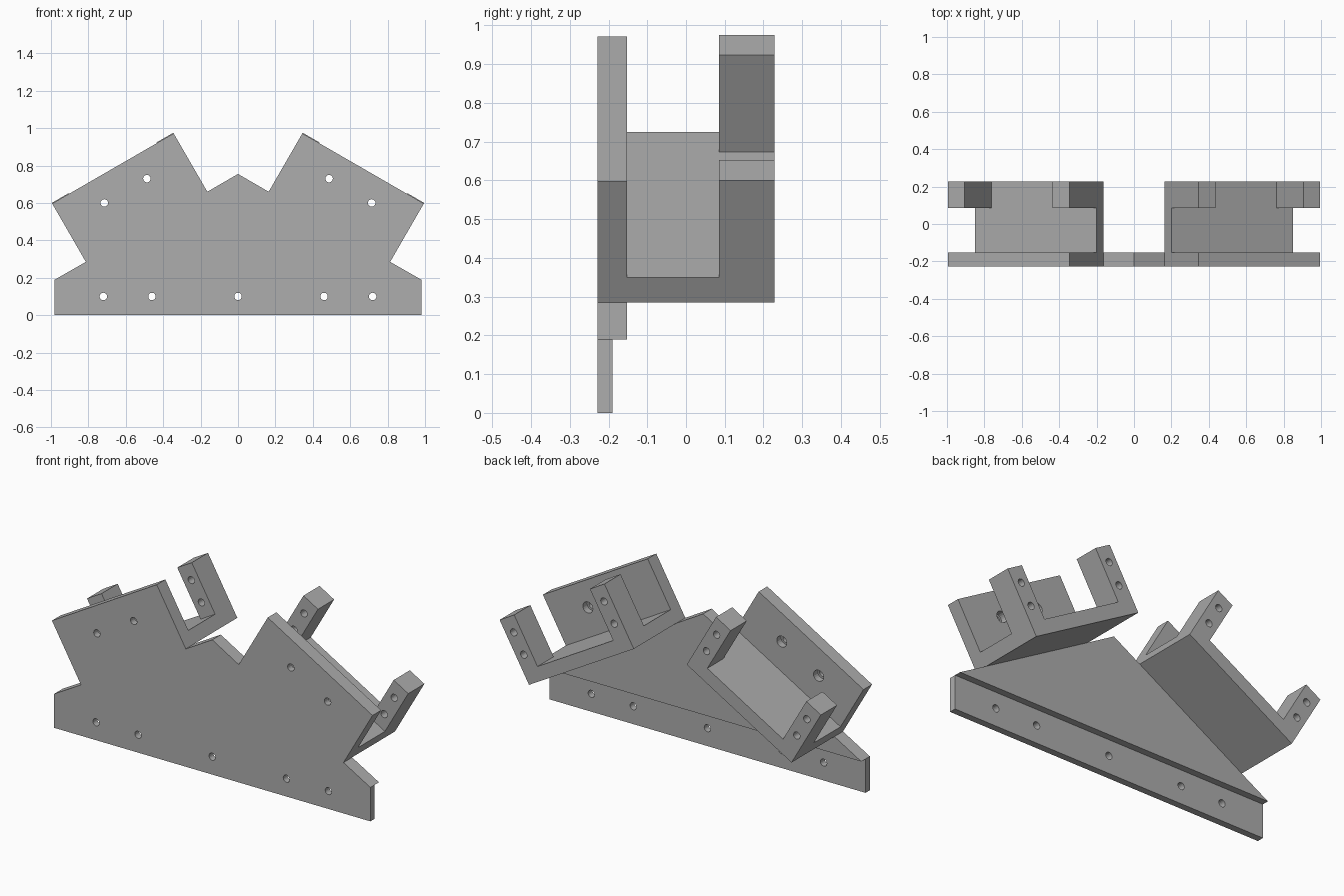
import bpy
import math

cube = bpy.data.objects.get("Cube")
if cube:
    bpy.data.objects.remove(cube)

grey = bpy.data.materials.new("plain_grey")
grey.use_nodes = True
colour = (0.42, 0.42, 0.42, 1)
grey.diffuse_color = colour
grey.node_tree.nodes["Principled BSDF"].inputs["Base Color"].default_value = colour

FRONT, INNER, ARM_FRONT, BACK = -0.228, -0.152, 0.085, 0.228
LENGTH, HEIGHT, FLOOR, ARM = 0.75, 0.364, 0.075, 0.104
TILT = math.radians(30)


def slope(u, v):
    """Point on the tilted holder: u runs down the slope, v away from its floor."""
    c, s = math.cos(TILT), math.sin(TILT)
    return (0.164 + u * c + v * s, 0.66 - u * s + v * c)


def prism(name, outline, y0, y1):
    """Extrude an (x, z) outline from y0 to y1."""
    n = len(outline)
    verts = [(x, y, z) for y in (y0, y1) for x, z in outline]
    faces = [tuple(range(n)), tuple(reversed(range(n, 2 * n)))]
    faces += [(i, i + n, (i + 1) % n + n, (i + 1) % n) for i in range(n)]
    mesh = bpy.data.meshes.new(name)
    mesh.from_pydata(verts, [], faces)
    # Outlines given clockwise are turned the right way out
    area = sum(a[0] * b[1] - b[0] * a[1] for a, b in zip(outline, outline[1:] + outline[:1]))
    if area < 0:
        mesh.flip_normals()
    mesh.materials.append(grey)
    obj = bpy.data.objects.new(name, mesh)
    bpy.context.collection.objects.link(obj)
    return obj


def cut(obj, cutter):
    """Subtract the cutter and remove it."""
    cutter.hide_render = True
    mod = obj.modifiers.new("cut", 'BOOLEAN')
    mod.operation, mod.solver, mod.object = 'DIFFERENCE', 'EXACT', cutter
    bpy.context.view_layer.objects.active = obj
    bpy.ops.object.modifier_apply(modifier=mod.name)
    bpy.data.objects.remove(cutter)


def drill(obj, x, z, radius, y0, y1, sides=20):
    ring = [(x + radius * math.cos(2 * math.pi * i / sides),
             z + radius * math.sin(2 * math.pi * i / sides)) for i in range(sides)]
    cut(obj, prism("hole_cutter", ring, y0, y1))


def rect(x0, x1, z0, z1):
    return [(x0, z0), (x1, z0), (x1, z1), (x0, z1)]


# Front plate: mirrored outline, with a thinner strip along the bottom
half = [(0.98, 0), (0.98, 0.19), slope(LENGTH, 0), slope(LENGTH, 0.36),
        slope(0, 0.36), slope(0, 0)]
outline = half + [(0, 0.755)] + [(-x, z) for x, z in reversed(half)]
plate = prism("front_plate", outline, FRONT, INNER)
cut(plate, prism("step_cutter", rect(-1.1, 1.1, -0.1, 0.19), -0.19, 0))

# Mounting holes along the strip, and counterbored holes behind the holders
for x in (-0.72, -0.46, 0, 0.46, 0.72):
    drill(plate, x, 0.1, 0.02, -0.3, 0)
for side in (-1, 1):
    for x, z in ((0.487, 0.73), (0.715, 0.6)):
        drill(plate, side * x, z, 0.02, -0.3, 0)
        drill(plate, side * x, z, 0.031, -0.19, 0)

# Tilted holders: a floor with two upright arms at the back
profile = [slope(u, v) for u, v in (
    (0, 0), (LENGTH, 0), (LENGTH, HEIGHT), (LENGTH - ARM, HEIGHT),
    (LENGTH - ARM, FLOOR), (ARM, FLOOR), (ARM, HEIGHT), (0, HEIGHT))]
clearance = [slope(u, v) for u, v in (
    (-0.1, FLOOR), (LENGTH + 0.1, FLOOR), (LENGTH + 0.1, 0.5), (-0.1, 0.5))]
for side, label in ((1, "left"), (-1, "right")):
    holder = prism(label + "_holder", [(side * x, z) for x, z in profile], INNER, BACK)
    cut(holder, prism("gap_cutter", [(side * x, z) for x, z in clearance], -0.3, ARM_FRONT))
    for u in (ARM / 2, LENGTH - ARM / 2):
        for v in (0.155, 0.28):
            x, z = slope(u, v)
            drill(holder, side * x, z, 0.02, 0, 0.3)
